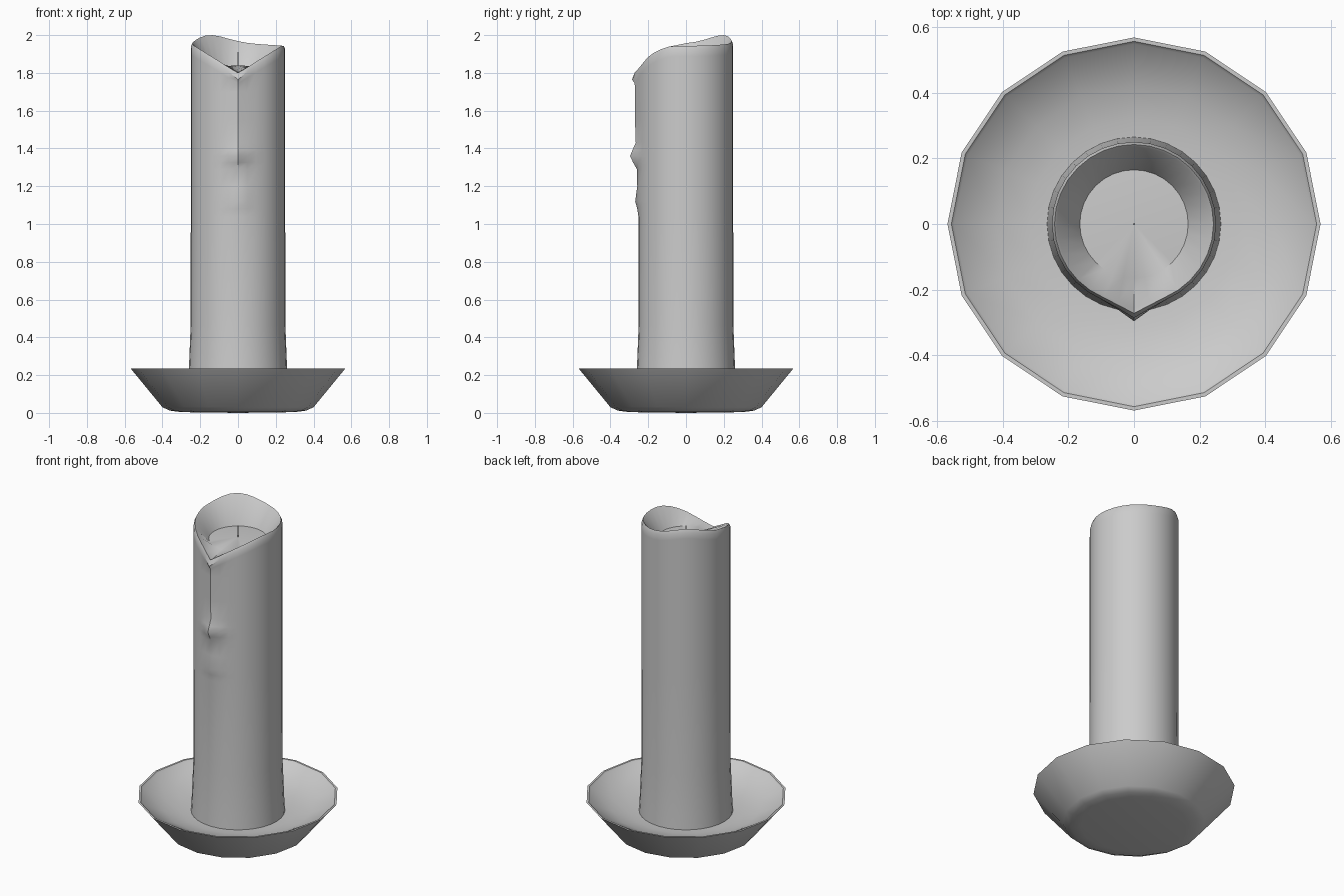
import bpy, bmesh, math
from math import sin, cos, pi, exp, hypot

if "Cube" in bpy.data.objects:
    bpy.data.objects.remove(bpy.data.objects["Cube"])


def loft(name, rings, close_first=None, close_last=None):
    """Skin a stack of point rings; ends may be fanned to a centre height."""
    bm = bmesh.new()
    loops = [[bm.verts.new(p) for p in ring] for ring in rings]
    n = len(loops[0])
    for a, b in zip(loops, loops[1:]):
        for i in range(n):
            j = (i + 1) % n
            bm.faces.new((a[i], a[j], b[j], b[i]))
    for loop, z in ((loops[0], close_first), (loops[-1], close_last)):
        if z is not None:
            c = bm.verts.new((0, 0, z))
            for i in range(n):
                bm.faces.new((loop[i], loop[(i + 1) % n], c))
    bmesh.ops.recalc_face_normals(bm, faces=bm.faces)
    mesh = bpy.data.meshes.new(name)
    bm.to_mesh(mesh)
    bm.free()
    obj = bpy.data.objects.new(name, mesh)
    bpy.context.collection.objects.link(obj)
    bpy.ops.object.select_all(action='DESELECT')
    obj.select_set(True)
    bpy.context.view_layer.objects.active = obj
    bpy.ops.object.shade_smooth_by_angle(angle=math.radians(35))
    return obj


def circle(r, z, n):
    return [(r * cos(2 * pi * i / n), r * sin(2 * pi * i / n), z) for i in range(n)]


# Sixteen-sided dish with sloping inner face
dish = [(.30, .004), (.36, .012), (.40, .03), (.56, .225), (.568, .235),
        (.556, .235), (.548, .225), (.42, .168), (.32, .145), (.20, .14)]
loft("dish", [circle(r, z, 16) for r, z in dish], 0.0, .14)

# Candle: the front column bulges with the drip, the rim dips to a spout
N = 32
R = .25


def drip(t):
    d = t - 1.5 * pi
    return exp(-(d / .18) ** 2)


def rim(t):
    peak = t - (pi - .927)
    z = 1.953 + .047 * exp(-(peak / .6) ** 2) - .01 * max(0, cos(t)) ** 2
    return min(z, 1.80 + .6 * abs(R * cos(t))) if t > pi else z


def ring(r, bulge, height):
    pts = []
    for i in range(N):
        t = 2 * pi * i / N
        k = r + bulge * drip(t)
        pts.append((k * cos(t), k * sin(t), height(t)))
    return pts


# Wax body: height, radius, drip bulge
body = [(.12, .266, 0), (.23, .26, 0), (.46, .251, 0), (1.04, R, .002),
        (1.08, R, .008), (1.12, R, .019), (1.20, R, .008), (1.29, R, .01),
        (1.325, R, .03), (1.36, R, .046), (1.39, R, .034), (1.43, R, .016),
        (1.55, R, .02), (1.70, R, .019)]
rings = [ring(r, b, lambda t, z=z: z) for z, r, b in body]
# Rim lip and melted hollow
rings += [ring(R, .022, lambda t: rim(t) - .055),
          ring(R, .036, lambda t: rim(t) - .018 - .017 * drip(t)),
          ring(.242, .03, rim),
          ring(.235, .022, lambda t: rim(t) - .006),
          ring(.165, 0, lambda t: min(1.83, rim(t) + .02))]
loft("candle", rings, .12, 1.84)

# Wick
loft("wick", [circle(.004, 1.82, 8), circle(.003, 1.91, 8)], 1.82, 1.911)
